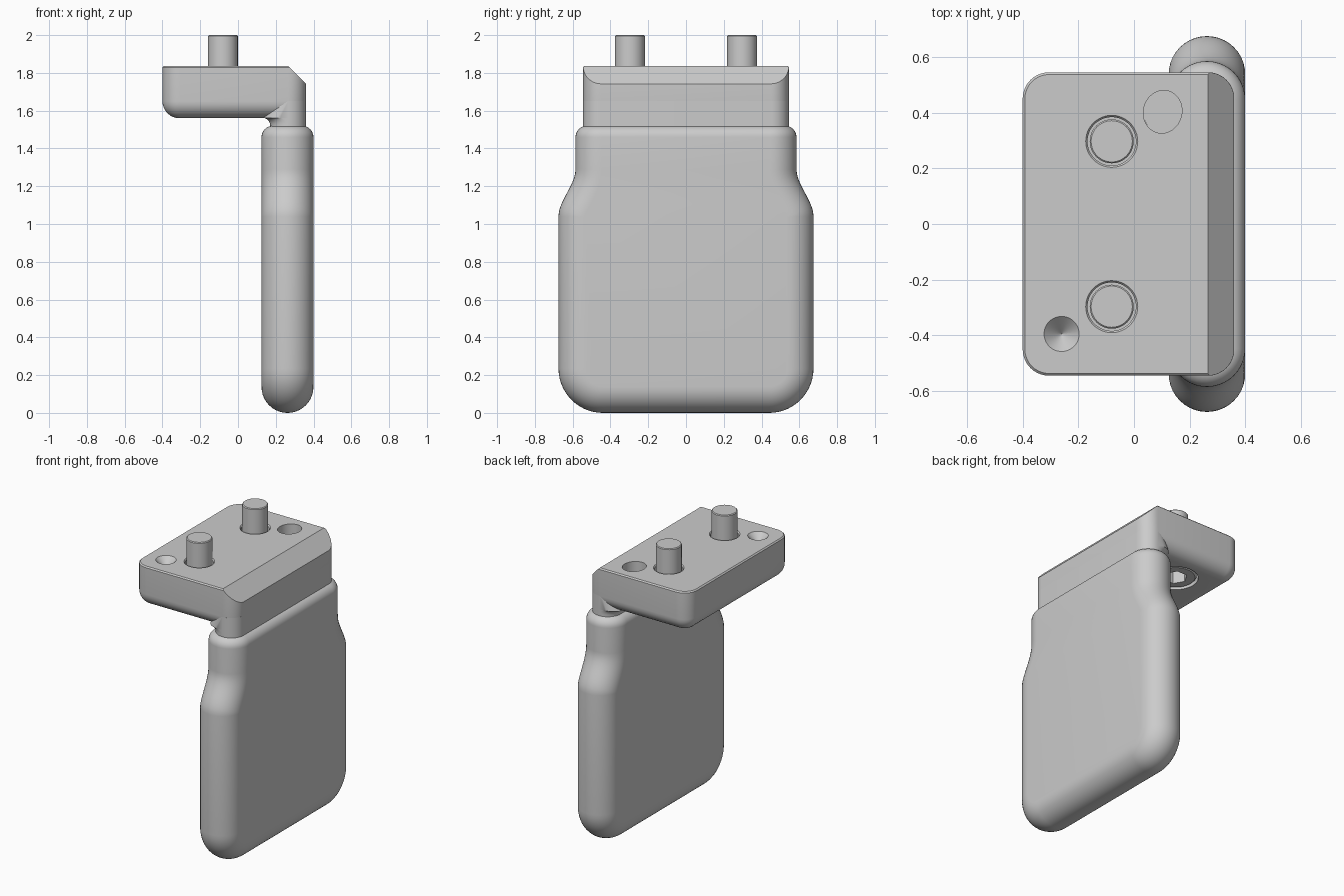
import bpy, bmesh
from math import sin, cos, pi, radians
from mathutils import Vector

if "Cube" in bpy.data.objects:
    bpy.data.objects.remove(bpy.data.objects["Cube"])

grey = bpy.data.materials.new("plain grey")
grey.use_nodes = True
grey.diffuse_color = (0.6, 0.6, 0.6, 1)
grey.node_tree.nodes["Principled BSDF"].inputs["Base Color"].default_value = (0.6, 0.6, 0.6, 1)


def finish(name, bm):
    bmesh.ops.recalc_face_normals(bm, faces=bm.faces)
    mesh = bpy.data.meshes.new(name)
    bm.to_mesh(mesh)
    bm.free()
    obj = bpy.data.objects.new(name, mesh)
    bpy.context.collection.objects.link(obj)
    mesh.materials.append(grey)
    return obj


def activate(obj):
    bpy.ops.object.select_all(action='DESELECT')
    obj.select_set(True)
    bpy.context.view_layer.objects.active = obj


def smooth(obj):
    activate(obj)
    bpy.ops.object.shade_smooth_by_angle(angle=radians(32))


def bridge(bm, a, b):
    for i in range(len(a)):
        j = (i + 1) % len(a)
        bm.faces.new((a[i], a[j], b[j], b[i]))


def stack(bm, rings):
    """Skin a stack of closed rings and cap both ends."""
    rings = [[bm.verts.new(p) for p in ring] for ring in rings]
    for a, b in zip(rings, rings[1:]):
        bridge(bm, a, b)
    bm.faces.new(rings[0])
    bm.faces.new(rings[-1])


def rounded_ring(x0, x1, half, r, z, inset=0, n=10):
    pts = []
    for q, (sx, sy) in enumerate(((1, 1), (-1, 1), (-1, -1), (1, -1))):
        cx = x1 - r if sx > 0 else x0 + r
        for i in range(n + 1):
            a = (q + i / n) * pi / 2
            pts.append((cx + (r - inset) * cos(a), sy * (half - r) + (r - inset) * sin(a), z))
    return pts


def lathe(name, x, y, profile, sides=48, stretch=1, turn=0):
    """Turned solid from (radius, height) pairs."""
    bm = bmesh.new()
    rings = []
    for r, z in profile:
        ring = []
        for i in range(sides):
            a = 2 * pi * i / sides
            u, v = r * cos(a), r * stretch * sin(a)
            ring.append((x + u * cos(turn) - v * sin(turn), y + u * sin(turn) + v * cos(turn), z))
        rings.append(ring)
    stack(bm, rings)
    return finish(name, bm)


def cut(obj, cutter):
    activate(obj)
    mod = obj.modifiers.new("cut", 'BOOLEAN')
    mod.operation = 'DIFFERENCE'
    mod.solver = 'EXACT'
    mod.object = cutter
    bpy.ops.object.modifier_apply(modifier=mod.name)
    bpy.data.objects.remove(cutter)


# Paddle: half-round rim swept along a shouldered outline, softer open top edge
R, CX, TOP, FILLET = 0.1375, 0.262, 1.52, 0.06
outline = [(0.585, TOP - FILLET)]
for i in range(13):
    t = i / 12
    outline.append((0.585 + 0.09 * t * t * (3 - 2 * t), 1.29 - 0.25 * t))
for i in range(15):
    a = i / 14 * pi / 2
    outline.append((0.44 + 0.235 * cos(a), 0.235 - 0.235 * sin(a)))
outline += [(-y, z) for y, z in reversed(outline)]

bm = bmesh.new()
STEPS = 20
cores, sections = [], []
last = len(outline) - 1
for i, p in enumerate(outline):
    p = Vector(p)
    t = (Vector(outline[min(i + 1, last)]) - Vector(outline[max(i - 1, 0)])).normalized()
    n = Vector((-t.y, t.x))
    core = p - n * R
    cores.append(core)
    section = []
    for k in range(STEPS + 1):
        a = -pi / 2 + pi * k / STEPS
        q = core + n * R * cos(a)
        section.append(bm.verts.new((CX + R * sin(a), q.x, q.y)))
    sections.append(section)
for a, b in zip(sections, sections[1:]):
    for k in range(STEPS):
        bm.faces.new((a[k], a[k + 1], b[k + 1], b[k]))
for k in (0, STEPS):
    bm.faces.new([s[k] for s in sections])
ring = sections[0] + sections[-1][::-1]
for i in range(1, 9):
    b = i / 8 * pi / 2
    r, z = R - FILLET * (1 - cos(b)), TOP - FILLET + FILLET * sin(b)
    upper = []
    for side, order in ((1, range(STEPS + 1)), (-1, range(STEPS, -1, -1))):
        for k in order:
            a = -pi / 2 + pi * k / STEPS
            upper.append(bm.verts.new((CX + r * sin(a), side * (cores[0].x + r * cos(a)), z)))
    bridge(bm, ring, upper)
    ring = upper
bm.faces.new(ring)
smooth(finish("paddle", bm))

# Mounting block: rounded underside, chamfered upper edge
X0, X1, HALF, C, ROUND = -0.40, 0.36, 0.545, 0.095, 0.09
bm = bmesh.new()
rings = []
for i in range(9):
    a = i / 8 * pi / 2
    rings.append(rounded_ring(X0, X1, HALF, C, 1.56 + ROUND * (1 - cos(a)), ROUND * (1 - sin(a))))
rings.append(rounded_ring(X0, X1, HALF, C, 1.829))
rings.append(rounded_ring(X0, X1, HALF, C, 1.837, 0.008))
stack(bm, rings)
bmesh.ops.bisect_plane(bm, geom=bm.verts[:] + bm.edges[:] + bm.faces[:],
                       plane_co=(0.265, 0, 1.837), plane_no=(1, 0, 1), clear_outer=True)
bmesh.ops.holes_fill(bm, edges=[e for e in bm.edges if e.is_boundary], sides=0)
block = finish("mounting_block", bm)

# Screw holes with counterbores below, oval pocket and conical dimple
PIN_X, PIN_Y = -0.08, 0.297
for side in (1, -1):
    cut(block, lathe("hole", PIN_X, side * PIN_Y,
                     [(0.14, 1.5), (0.14, 1.71), (0.087, 1.71), (0.087, 1.829), (0.1, 1.845)]))
cut(block, lathe("pocket", 0.103, 0.403, [(0.069, 1.7), (0.069, 1.9)], stretch=1.12, turn=-0.25))
cut(block, lathe("dimple", -0.26, -0.395, [(0.001, 1.775), (0.063, 1.837), (0.063, 1.9)]))
smooth(block)

# Post joining block and paddle, flared into the block underside
bm = bmesh.new()
rings = [rounded_ring(0.17, X1, HALF, 0.094, z) for z in (1.47, 1.52)]
for i in range(1, 7):
    a = i / 6 * pi / 2
    rings.append(rounded_ring(0.17 - 0.04 * (1 - cos(a)), X1, HALF, 0.094, 1.522 + 0.04 * sin(a)))
rings.append(rounded_ring(0.17, X1, HALF, 0.094, 1.65))
stack(bm, rings)
smooth(finish("post", bm))

# Socket-head screws standing through the block
for side, name in ((1, "left"), (-1, "right")):
    screw = lathe(name + "_screw", PIN_X, side * PIN_Y,
                  [(0.12, 1.565), (0.13, 1.575), (0.13, 1.71), (0.079, 1.71), (0.079, 1.995), (0.074, 2.0)])
    cut(screw, lathe("socket", PIN_X, side * PIN_Y, [(0.075, 1.5), (0.075, 1.65)], sides=6))
    smooth(screw)
